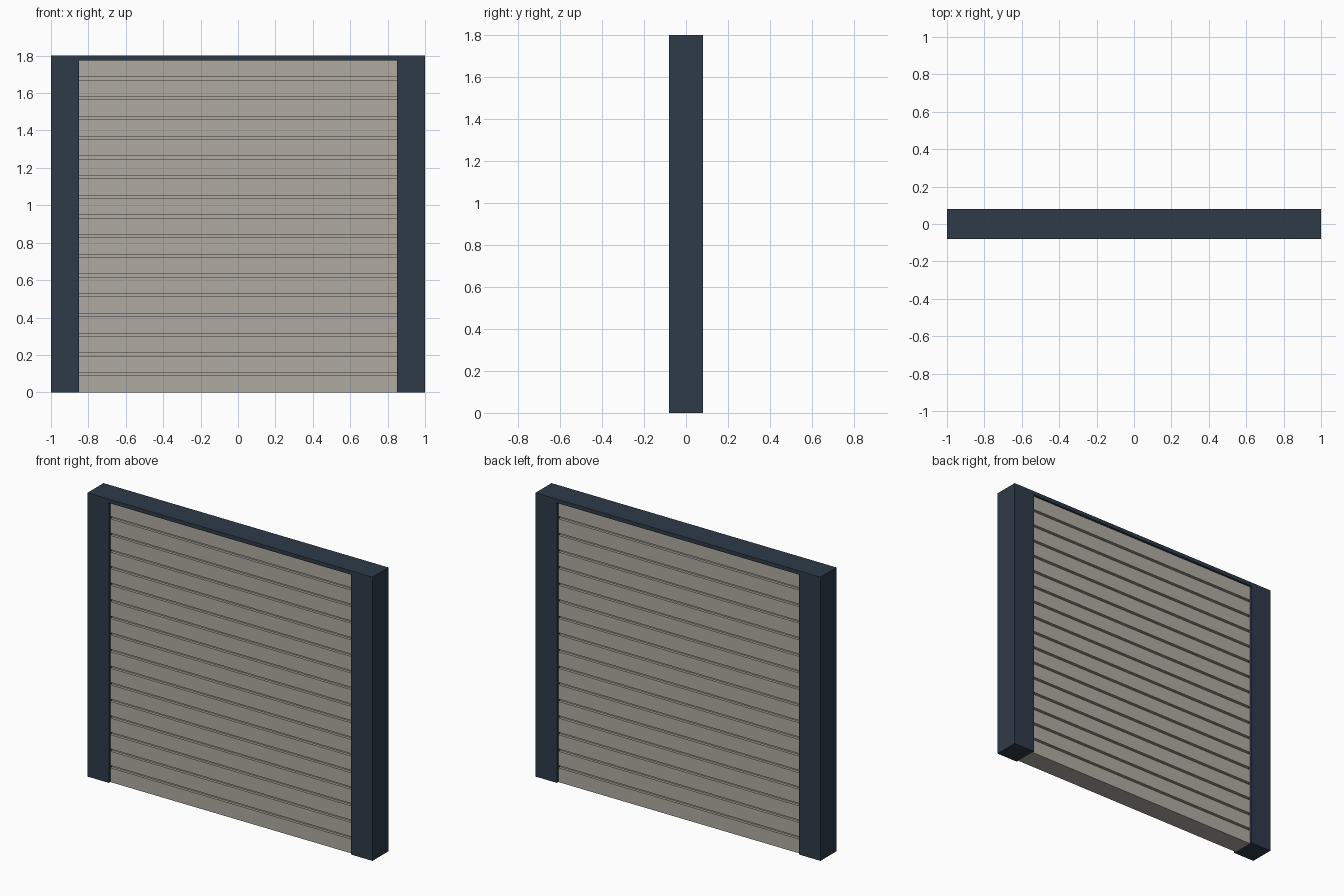
import bpy, bmesh

if "Cube" in bpy.data.objects:
    bpy.data.objects.remove(bpy.data.objects["Cube"])


def material(name, rgb):
    # sRGB bytes to linear diffuse colour
    lin = [((c / 255 + 0.055) / 1.055) ** 2.4 for c in rgb]
    m = bpy.data.materials.new(name)
    m.diffuse_color = (*lin, 1)
    m.use_nodes = True
    m.node_tree.nodes["Principled BSDF"].inputs["Base Color"].default_value = m.diffuse_color
    return m


ANTHRACITE = material("anthracite", (46, 59, 73))
STONE_GREY = material("stone_grey", (176, 171, 162))


def extrude_profile(name, points, x0, x1, mat):
    """Extrude a closed (y, z) profile along x."""
    bm = bmesh.new()
    face = bm.faces.new([bm.verts.new((x0, y, z)) for y, z in points])
    ext = bmesh.ops.extrude_face_region(bm, geom=[face])
    verts = [g for g in ext["geom"] if isinstance(g, bmesh.types.BMVert)]
    bmesh.ops.translate(bm, verts=verts, vec=(x1 - x0, 0, 0))
    bmesh.ops.recalc_face_normals(bm, faces=bm.faces)
    mesh = bpy.data.meshes.new(name)
    bm.to_mesh(mesh)
    bm.free()
    mesh.materials.append(mat)
    ob = bpy.data.objects.new(name, mesh)
    bpy.context.collection.objects.link(ob)
    return ob


def rect(y, z0, z1):
    return [(-y, z0), (y, z0), (y, z1), (-y, z1)]


HEIGHT, CAP_Z, DEPTH = 1.8, 1.775, 0.08
POST_IN = 0.85
COUNT, GAP = 17, 0.015
BOARD = (CAP_Z - GAP * (COUNT - 1)) / COUNT
FACE_Y, TONGUE_Y = 0.066, 0.05

# Side posts
for side, x0, x1 in (("left", -1, -POST_IN), ("right", POST_IN, 1)):
    extrude_profile(side + "_post", rect(DEPTH, 0, CAP_Z), x0, x1, ANTHRACITE)

# Top cap rail
extrude_profile("cap_rail", rect(DEPTH, CAP_Z, HEIGHT), -1, 1, ANTHRACITE)

# Stacked boards, each with a narrower tongue that leaves a groove
for i in range(COUNT):
    z0 = i * (BOARD + GAP)
    z1 = z0 + BOARD
    profile = rect(FACE_Y, z0, z1)
    if i < COUNT - 1:
        profile[3:3] = [(TONGUE_Y, z1), (TONGUE_Y, z1 + GAP),
                        (-TONGUE_Y, z1 + GAP), (-TONGUE_Y, z1)]
    extrude_profile(f"board_{i + 1}", profile, -POST_IN, POST_IN, STONE_GREY)
